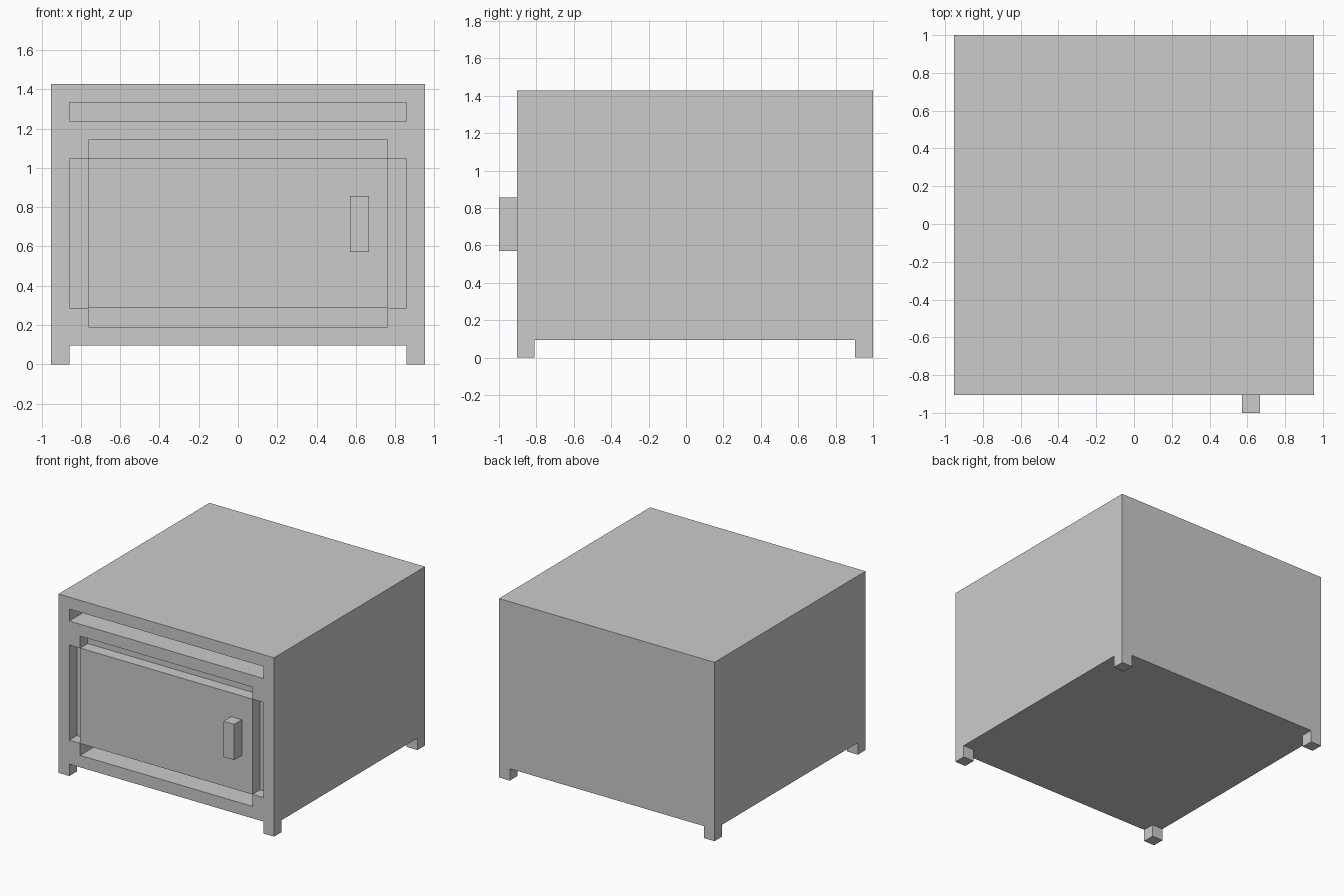
import bpy
import bmesh

if "Cube" in bpy.data.objects:
    bpy.data.objects.remove(bpy.data.objects["Cube"])

U = 2 / 21  # block size shared by every part


def add_boxes(name, boxes):
    """One object made of boxes, each given as (min corner, max corner) in blocks."""
    bm = bmesh.new()
    for lo, hi in boxes:
        verts = bmesh.ops.create_cube(bm, size=1)["verts"]
        for v in verts:
            for i in range(3):
                v.co[i] = U * (lo[i] if v.co[i] < 0 else hi[i])
    mesh = bpy.data.meshes.new(name)
    bm.to_mesh(mesh)
    bm.free()
    obj = bpy.data.objects.new(name, mesh)
    bpy.context.collection.objects.link(obj)
    return obj


FRONT, BACK = -9.5, 10.5

# Cabinet body
body = add_boxes("cabinet_body", [((-10, FRONT, 1), (10, BACK, 15))])

# Vent slot and the grooves that outline the door (tiny gap keeps corners apart)
g = 0.01
out = FRONT - 1
grooves = add_boxes("groove_cutter", [
    ((-9, out, 13), (9, FRONT + 2, 14)),
    ((-8 + g, out, 11), (8 - g, FRONT + 1, 12)),
    ((-8 + g, out, 2), (8 - g, FRONT + 2, 3)),
    ((-9, out, 3 + g), (-8, FRONT + 1, 11 - g)),
    ((8, out, 3 + g), (9, FRONT + 1, 11 - g)),
])
grooves.hide_render = True
grooves.hide_viewport = True
cut = body.modifiers.new("grooves", "BOOLEAN")
cut.operation = "DIFFERENCE"
cut.solver = "EXACT"
cut.object = grooves

# Door handle
add_boxes("door_handle", [((6, FRONT - 1, 6), (7, FRONT, 9))])

# Corner feet
for side, x in (("left", -10), ("right", 9)):
    for end, y in (("front", FRONT), ("back", BACK - 1)):
        add_boxes(f"{end}_{side}_foot", [((x, y, 0), (x + 1, y + 1, 1))])
